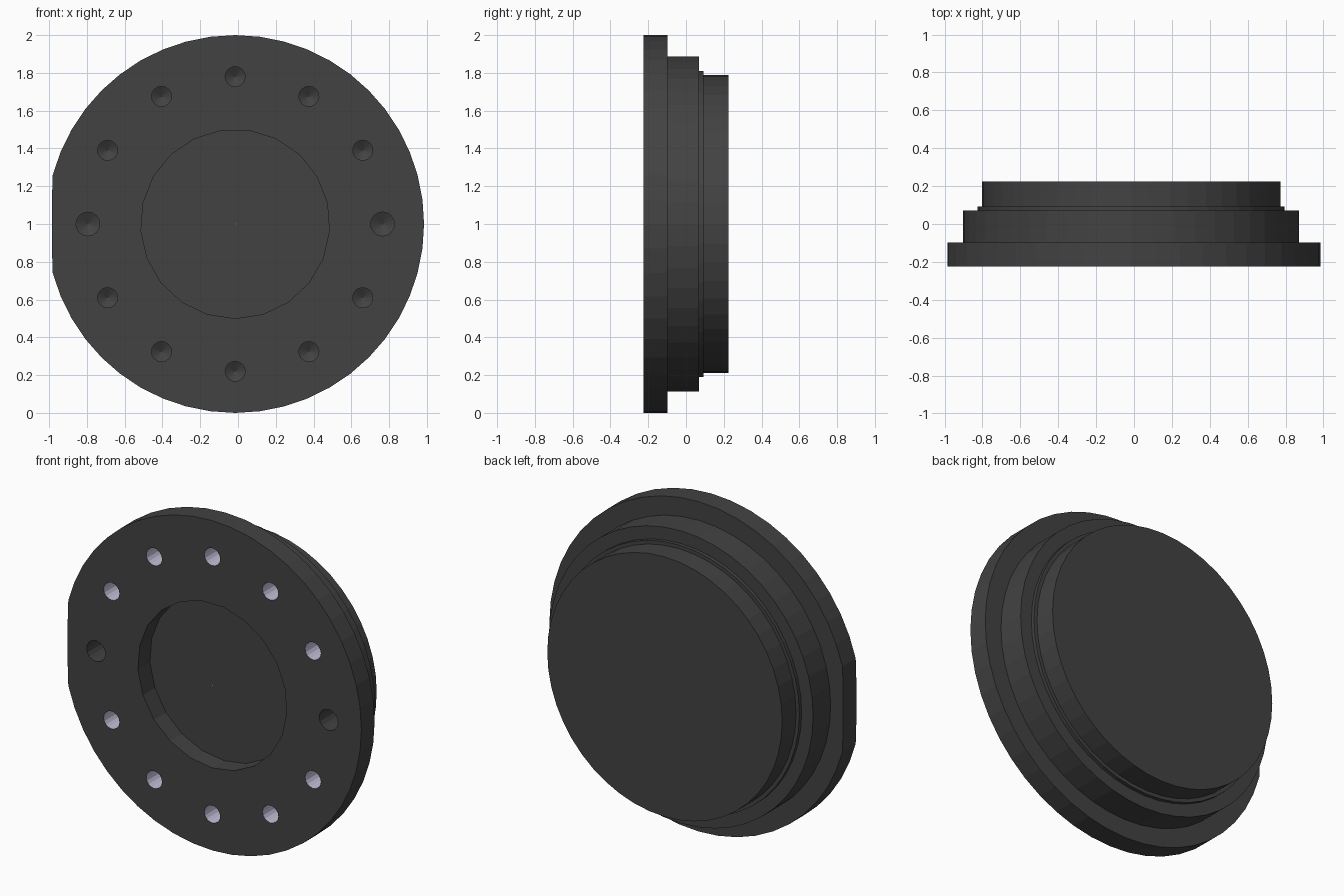
import bpy, bmesh
from math import sin, cos, pi, radians
from mathutils import Vector

cube = bpy.data.objects.get("Cube")
if cube:
    bpy.data.objects.remove(cube, do_unlink=True)

CX, CZ = -0.015, 1.0          # axis of the round body
FRONT, BACK = -0.225, 0.225
FLAT_X = -0.985               # flat cut on the right edge
SIDES, RECESS_SIDES, HOLE_SIDES = 48, 21, 16
RECESS_R, BOLT_R = 0.5, 0.78


def make_material(name, rgb):
    mat = bpy.data.materials.new(name)
    mat.use_nodes = True
    mat.diffuse_color = (*rgb, 1)
    mat.node_tree.nodes["Principled BSDF"].inputs["Base Color"].default_value = (*rgb, 1)
    return mat


dark = make_material("dark grey", (0.055, 0.055, 0.055))
pale = make_material("pale lavender", (0.56, 0.53, 0.70))


def ring(bm, cx, cz, r, y, n, start=0.0):
    pts = [(cx + r * cos(start + 2 * pi * i / n), cz + r * sin(start + 2 * pi * i / n))
           for i in range(n)]
    return [bm.verts.new((max(x, FLAT_X), y, z)) for x, z in pts]


def finish(bm, name, *mats):
    bm.normal_update()
    mesh = bpy.data.meshes.new(name)
    bm.to_mesh(mesh)
    bm.free()
    for m in mats:
        mesh.materials.append(m)
    obj = bpy.data.objects.new(name, mesh)
    bpy.context.collection.objects.link(obj)
    return obj


def lathe(name, cx, cz, profile, n, outward, mats, start=0.0):
    """Revolve (radius, y) points; faces look outward or toward the axis."""
    bm = bmesh.new()
    rings = [ring(bm, cx, cz, r, y, n, start) for r, y in profile]
    for a, b in zip(rings, rings[1:]):
        for i in range(n):
            j = (i + 1) % n
            quad = [a[i], a[j], b[j], b[i]]
            bm.faces.new(quad[::-1] if outward else quad)
    bmesh.ops.remove_doubles(bm, verts=bm.verts, dist=1e-5)
    bm.normal_update()
    # The first material is for walls, the last for floors
    for f in bm.faces:
        f.material_index = len(mats) - 1 if f.normal.y < -0.3 else 0
    return finish(bm, name, *mats)


# Bolt circle: two larger dowel holes on the sides, ten bolt holes between
holes = []
for k in range(12):
    a = radians(30 * k)
    is_dowel = k % 6 == 0
    holes.append((CX + BOLT_R * cos(a), CZ + BOLT_R * sin(a),
                  0.063 if is_dowel else 0.053, is_dowel))

# Front face, pierced by the recess and the holes
bm = bmesh.new()
loops = [ring(bm, CX, CZ, 1.0, FRONT, SIDES),
         ring(bm, CX, CZ, RECESS_R, FRONT, RECESS_SIDES, -pi / 2)]
loops += [ring(bm, x, z, r, FRONT, HOLE_SIDES) for x, z, r, _ in holes]
edges = [bm.edges.new((l[i], l[i - 1])) for l in loops for i in range(len(l))]
bmesh.ops.triangle_fill(bm, use_beauty=True, edges=edges, normal=Vector((0, -1, 0)))
bm.normal_update()
bmesh.ops.reverse_faces(bm, faces=[f for f in bm.faces if f.normal.y > 0])
finish(bm, "front_face", dark)

# Stepped body: flange, shoulder, thin lip and back boss
lathe("stepped_body", CX, CZ,
      [(1.0, FRONT), (1.0, -0.098), (0.887, -0.098), (0.887, 0.07),
       (0.81, 0.07), (0.81, 0.092), (0.788, 0.092), (0.788, BACK), (0, BACK)],
      SIDES, True, [dark])

# Shallow round recess
lathe("centre_recess", CX, CZ, [(RECESS_R, FRONT), (RECESS_R, -0.11), (0, -0.11)],
      RECESS_SIDES, False, [dark], -pi / 2)

# Drilled holes with conical bottoms
for i, (x, z, r, is_dowel) in enumerate(holes):
    lathe(f"{'dowel' if is_dowel else 'bolt'}_hole_{i}", x, z,
          [(r, FRONT), (r, -0.03), (0, 0.0)], HOLE_SIDES, False,
          [dark] if is_dowel else [pale, dark])

# Tiny marker on the axis, level with the front face
lathe("centre_mark", CX, CZ, [(0, FRONT), (0.005, FRONT), (0.005, FRONT + 0.005),
                              (0, FRONT + 0.005)], 8, True, [pale])
